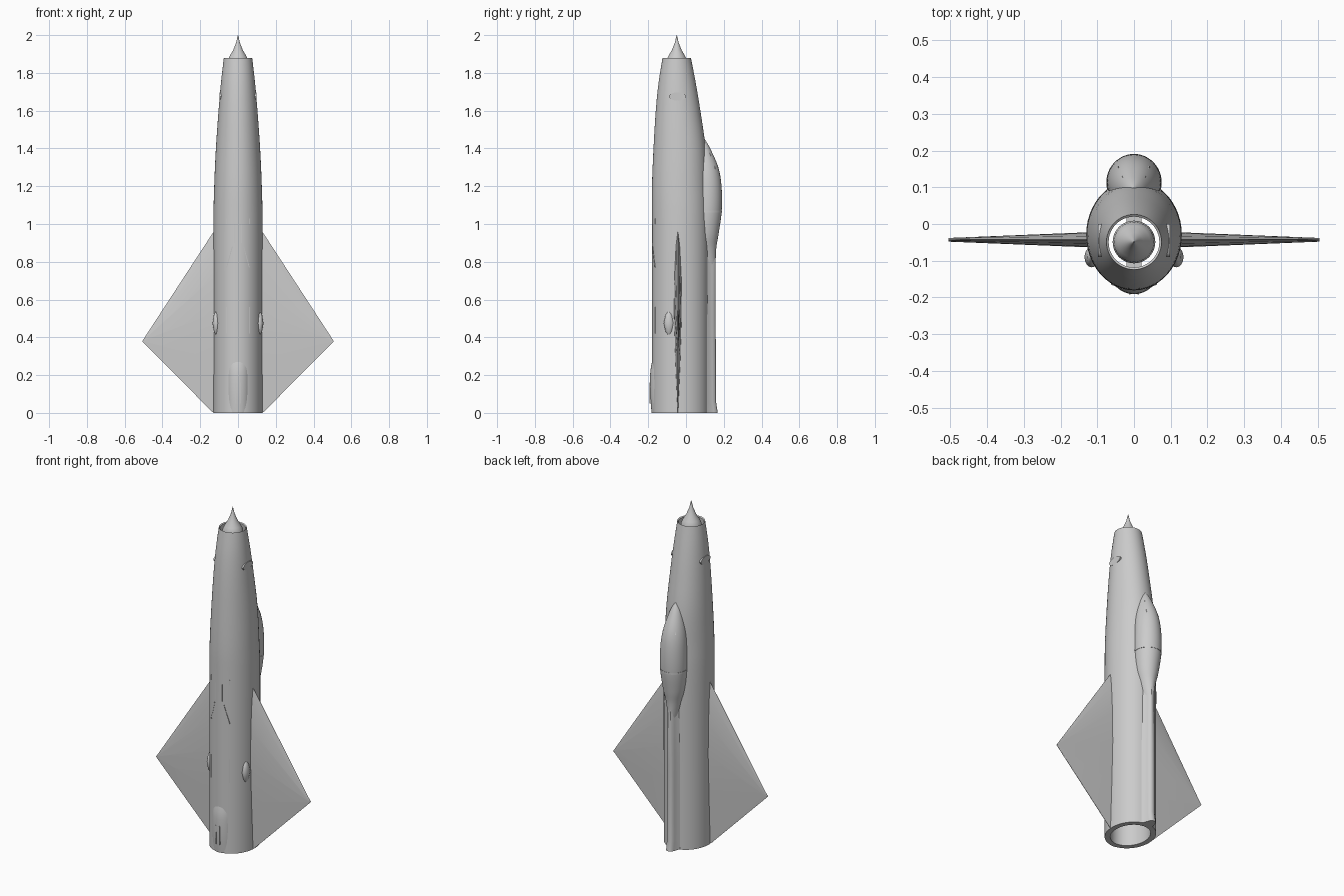
import bpy, bmesh
from math import sin, cos, pi, radians
from mathutils import Vector

cube = bpy.data.objects.get("Cube")
if cube:
    bpy.data.objects.remove(cube, do_unlink=True)

grey = bpy.data.materials.new("plain grey")
grey.use_nodes = True
colour = (0.6, 0.6, 0.6, 1)
grey.diffuse_color = colour
grey.node_tree.nodes["Principled BSDF"].inputs["Base Color"].default_value = colour


def ellipse(z, y, rx, ry, n=48):
    return [(rx * cos(2 * pi * i / n), y + ry * sin(2 * pi * i / n), z) for i in range(n)]


def loft(name, rings, closed=False, angle=35):
    """Skin a list of equal-length rings; closed joins last to first."""
    bm = bmesh.new()
    loops = [[bm.verts.new(p) for p in ring] for ring in rings]
    pairs = list(zip(loops, loops[1:]))
    if closed:
        pairs.append((loops[-1], loops[0]))
    else:
        bm.faces.new(loops[0])
        bm.faces.new(loops[-1])
    n = len(loops[0])
    for a, b in pairs:
        for i in range(n):
            j = (i + 1) % n
            bm.faces.new((a[i], a[j], b[j], b[i]))
    bmesh.ops.recalc_face_normals(bm, faces=bm.faces)
    mesh = bpy.data.meshes.new(name)
    bm.to_mesh(mesh)
    bm.free()
    obj = bpy.data.objects.new(name, mesh)
    bpy.context.collection.objects.link(obj)
    mesh.materials.append(grey)
    bpy.ops.object.select_all(action='DESELECT')
    obj.select_set(True)
    bpy.context.view_layer.objects.active = obj
    bpy.ops.object.shade_smooth_by_angle(angle=radians(angle))
    return obj


def smooth_stations(rows, steps=5):
    """Catmull-Rom interpolation between station rows."""
    out = []
    for i in range(len(rows) - 1):
        a, b, c, d = (rows[max(0, min(len(rows) - 1, i + k))] for k in (-1, 0, 1, 2))
        for s in range(steps):
            t = s / steps
            out.append([0.5 * (2 * q + (r - p) * t + (2 * p - 5 * q + 4 * r - w) * t * t
                               + (3 * q - p - 3 * r + w) * t ** 3)
                        for p, q, r, w in zip(a, b, c, d)])
    return out + [list(rows[-1])]


# Hollow fuselage: outer skin up to the intake lip, then back down the duct
outer = [(0, -.03, .13, .15), (.5, -.03, .13, .15), (1, -.03, .13, .15),
         (1.2, -.033, .126, .147), (1.4, -.034, .117, .138),
         (1.6, -.042, .103, .118), (1.75, -.047, .09, .098), (1.88, -.049, .075, .075)]
inner = [(1.875, -.049, .069, .069), (1.6, -.045, .085, .09),
         (1.1, -.03, .1, .12), (0, -.03, .1, .12)]
loft("fuselage", [ellipse(*r) for r in smooth_stations(outer) + inner], closed=True)

# Intake centre cone and its struts
cone = [(2, .001), (1.96, .010), (1.92, .026), (1.89, .044), (1.87, .054),
        (1.83, .058), (1.7, .054), (1.5, .03), (1.4, .002)]
loft("intake_cone", [ellipse(z, -.049, r, r) for z, r in cone])
for k, (y0, y1) in enumerate(((-.13, -.09), (-.01, .035))):
    loft(f"cone_strut_{k + 1}", [[(x, y, z) for x, y in
         ((-.02, y0), (.02, y0), (.02, y1), (-.02, y1))] for z in (1.62, 1.78)])

# Canopy with fairing tapering into the spine: z, centre y, half width, height
canopy = [(1.45, .085, .006, .014), (1.4, .092, .032, .036), (1.3, .103, .06, .068),
          (1.2, .113, .072, .075), (1.07, .113, .074, .076), (.95, .105, .062, .068),
          (.87, .1, .044, .06), (.76, .09, .026, .066)]
loft("canopy", [ellipse(*r) for r in smooth_stations(canopy)])
loft("canopy_frame", [ellipse(z, .113, .0755, .0775) for z in (1.062, 1.072)])

# Windscreen side and centre frames, laid along the sloping glass
for side in (-1, 1):
    rings = []
    for z, x, y in ((1.43, .012, .101), (1.37, .028, .128), (1.29, .04, .157)):
        rings.append([(side * (x + dx), y + dy, z) for dx, dy in
                      ((-.003, -.008), (.003, -.01), (.003, .0), (-.003, .002))])
    loft("windscreen_frame_" + ("left" if side > 0 else "right"), rings)

# Dorsal spine with flared root
half = [(.055, .095), (.032, .122), (.023, .138), (.018, .15), (.008, .157)]
section = half + [(-x, y) for x, y in reversed(half)]
spine = []
for z, wide, rise in ((.95, .7, -.012), (.86, .9, 0), (.5, 1, 0), (.06, 1, .002), (0, 1, .011)):
    spine.append([(x * wide, y + rise * (y > .13), z) for x, y in section])
loft("dorsal_spine", spine)

# Diamond wings with a thin symmetric aerofoil
foil = [(0, .03), (.08, .5), (.25, .9), (.45, 1), (.7, .65), (1, .05)]


def wing_section(x, lead, trail, thick):
    pts = [(t, h) for t, h in foil] + [(t, -h) for t, h in reversed(foil)]
    return [(x, -.043 + h * thick, lead + (trail - lead) * t) for t, h in pts]


for side in (-1, 1):
    label = "left" if side > 0 else "right"
    loft("wing_" + label, [wing_section(side * .112, .985, 0, .02),
                           wing_section(side * .135, .95, .004, .02),
                           wing_section(side * .505, .383, .377, .005)], angle=25)

    # Side blisters and small bulges next to the wing roots
    blister = [(.41, .002), (.43, .018), (.475, .028), (.52, .018), (.54, .002)]
    pod = loft("blister_" + label, [ellipse(z, 0, r * .7, r, 20) for z, r in blister])
    pod.location = (side * .115, -.09, 0)

    # Belly door edges and gun troughs as thin raised strips
    for tag, x, z0, z1, x1 in (("door_edge", .06, .42, .56, .06), ("inner_trough", .02, .9, 1, .02),
                              ("outer_edge", .06, 1.0, 1.03, .06), ("slant_edge", .06, .77, .88, .03)):
        rings = []
        for z, px in ((z0, x), (z1, x1)):
            y = -.03 - .15 * (1 - (px / .13) ** 2) ** .5
            rings.append([(side * (px + dx), y + dy, z) for dx, dy in
                          ((-.002, .004), (.002, .004), (.002, -.002), (-.002, -.002))])
        loft(f"{tag}_{label}", rings)

    # Nose side hatch
    disc = loft("nose_hatch_" + label, [[(x, -.045 + .045 * cos(pi * i / 10),
                1.675 + .022 * sin(pi * i / 10)) for i in range(20)]
                for x in (side * .088, side * .0985)])

# Belly fairing under the tail, with a small slotted keel
belly = [(0, -.13, .062, .052), (.1, -.13, .065, .06), (.2, -.13, .065, .06),
         (.25, -.13, .063, .054), (.285, -.13, .06, .046)]
loft("belly_fairing", [[(x, min(y, -.15), z) for x, y, z in ellipse(*r)]
                       for r in smooth_stations(belly, 3)])
for x in (-.012, .012):
    loft("keel_rail_" + ("left" if x > 0 else "right"),
         [[(x + dx, y, z) for dx, y in ((-.002, -.18), (.002, -.18), (.002, -.192), (-.002, -.192))]
          for z in (.05, .16)])
